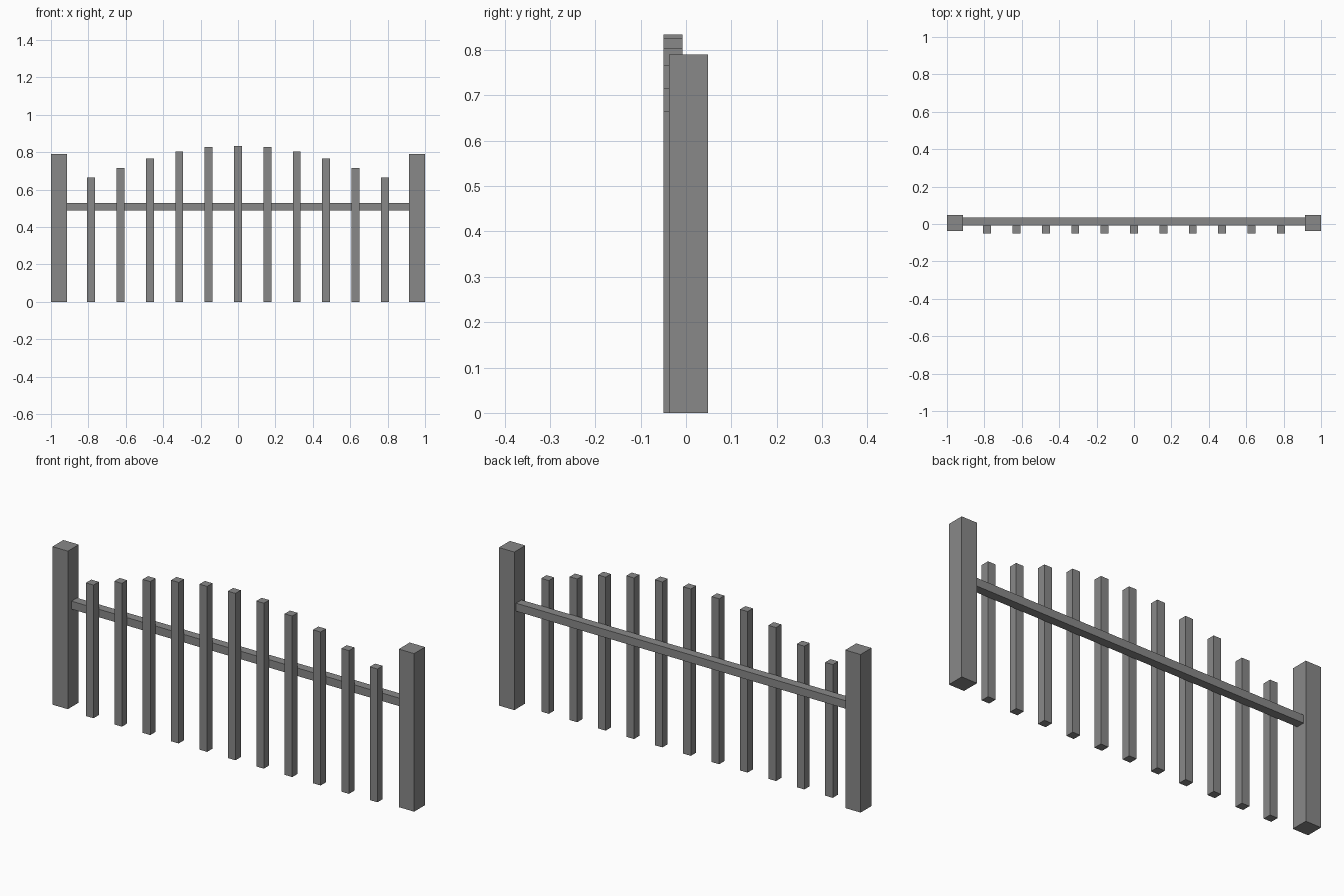
import bpy

if "Cube" in bpy.data.objects:
    bpy.data.objects.remove(bpy.data.objects["Cube"])

# Dark grey paint shared by all parts
paint = bpy.data.materials.new("dark_grey")
paint.diffuse_color = (0.25, 0.25, 0.25, 1)
paint.use_nodes = True
paint.node_tree.nodes["Principled BSDF"].inputs["Base Color"].default_value = paint.diffuse_color


def box(name, x, y, z):
    """Box from (min, max) extents on each axis."""
    lo, hi = zip(x, y, z)
    centre = [(a + b) / 2 for a, b in zip(lo, hi)]
    bpy.ops.mesh.primitive_cube_add(size=1, location=centre)
    obj = bpy.context.object
    obj.name = name
    obj.scale = [b - a for a, b in zip(lo, hi)]
    bpy.ops.object.transform_apply(location=False, rotation=False, scale=True)
    obj.data.materials.append(paint)
    return obj


# End posts
POST = 0.085
box("post_left", (-1, -1 + POST), (-0.037, 0.049), (0, 0.79))
box("post_right", (1 - POST, 1), (-0.037, 0.049), (0, 0.79))

# Horizontal rail between the posts, behind the pickets
box("rail", (-1 + POST, 1 - POST), (-0.008, 0.035), (0.489, 0.529))

# Pickets with arched heights, listed from the centre outwards
heights = [0.834, 0.827, 0.805, 0.767, 0.716, 0.666]
for i in range(-5, 6):
    x = i * 0.157
    box(f"picket_{i + 6}", (x - 0.021, x + 0.021), (-0.05, -0.008), (0, heights[abs(i)]))
